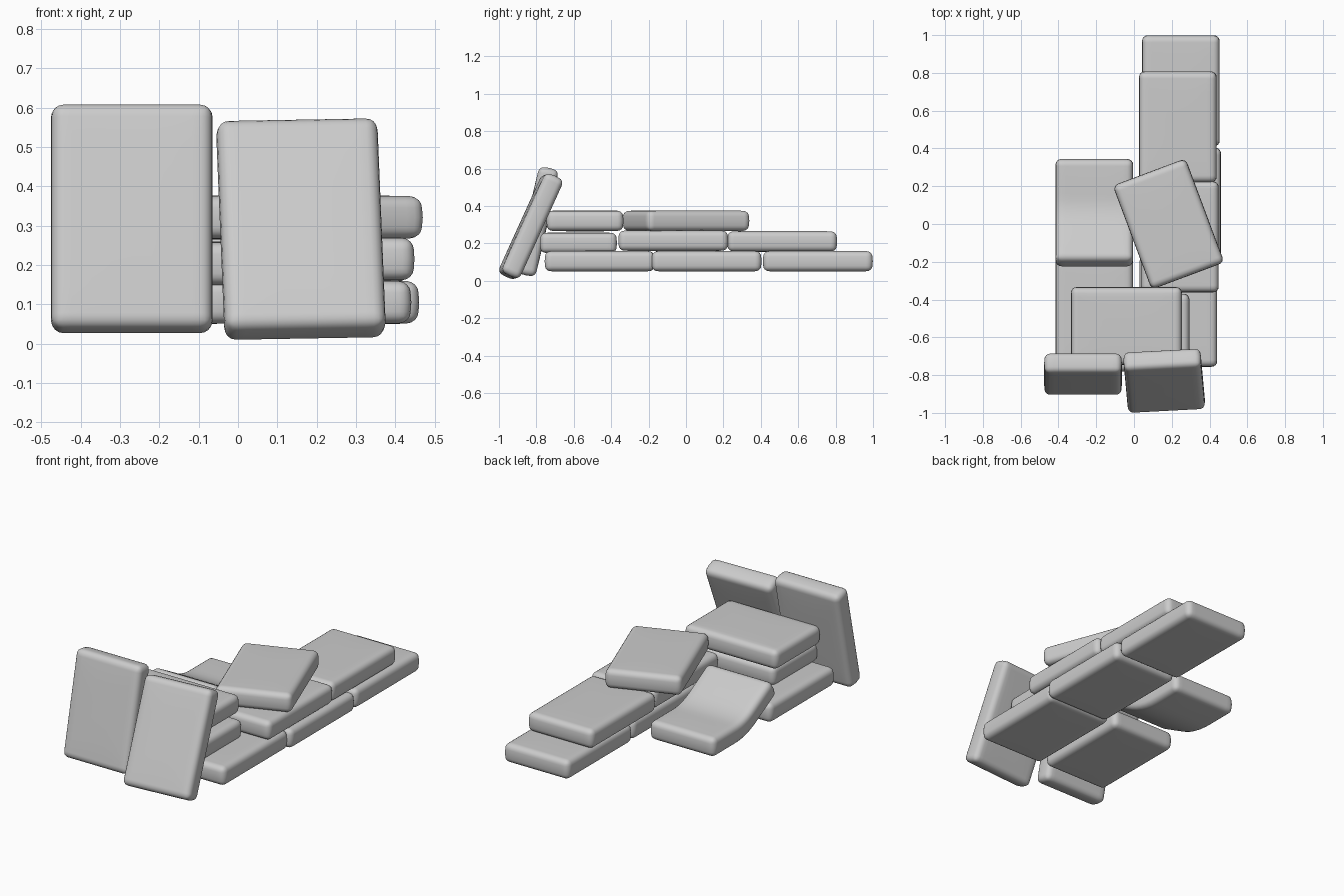
import bpy, bmesh, math
from mathutils import Vector, Matrix, Euler

if "Cube" in bpy.data.objects:
    bpy.data.objects.remove(bpy.data.objects["Cube"])

W, L, T = 0.408, 0.584, 0.112   # sandbag width, length, thickness


def bend(p, angle, radius, start):
    """Curl the -y end of a bag upwards beyond y = start."""
    s = start - p.y
    if s <= 0:
        return p
    a = min(s / radius, angle)
    rest = max(0.0, s - radius * angle)
    r = radius - p.z
    return Vector((p.x,
                   start - r * math.sin(a) - rest * math.cos(a),
                   radius - r * math.cos(a) + rest * math.sin(a)))


def bag(name, loc, rot=(0, 0, 0), bend_args=None):
    bm = bmesh.new()
    bmesh.ops.create_cube(bm, size=1)
    bmesh.ops.scale(bm, vec=(W, L, T), verts=bm.verts)
    bmesh.ops.bevel(bm, geom=bm.edges[:], offset=0.03, segments=4,
                    profile=0.5, affect='EDGES')
    # cross cuts so that the faces can swell and bend
    for axis, size, n in ((0, W, 8), (1, L, 16), (2, T, 2)):
        for i in range(1, n):
            co, no = Vector(), Vector()
            co[axis] = size * (i / n - 0.5)
            no[axis] = 1
            bmesh.ops.bisect_plane(bm, geom=bm.verts[:] + bm.edges[:] + bm.faces[:],
                                   plane_co=co, plane_no=no, dist=1e-5)
    for v in bm.verts:
        u, w = abs(2 * v.co.x / W), abs(2 * v.co.y / L)
        v.co.z *= 1 - 0.07 * max(u, w) ** 4          # pillow top and bottom
        if abs(v.co.z) < 1e-4:                       # side seam
            v.co.x *= 1.008
            v.co.y *= 1.006
        if bend_args:
            v.co = bend(v.co, *bend_args)
    bmesh.ops.recalc_face_normals(bm, faces=bm.faces[:])
    me = bpy.data.meshes.new(name)
    bm.to_mesh(me)
    bm.free()
    me.shade_smooth()
    ob = bpy.data.objects.new(name, me)
    ob.matrix_world = Matrix.Translation(loc) @ Euler([math.radians(a) for a in rot]).to_matrix().to_4x4()
    bpy.context.collection.objects.link(ob)
    return ob


# bottom layer
bag("bottom_bag_front_left", (-0.21, -0.46, 0.105))
bag("bottom_bag_front_right", (0.235, -0.462, 0.105))
bag("bottom_bag_middle", (0.255, 0.11, 0.105))
bag("bottom_bag_rear", (0.248, 0.705, 0.105))

# bag slumped over the end of the left row
bag("slumped_bag", (-0.21, 0.05, 0.105), bend_args=(math.radians(29), 0.35, 0.09))

# second layer
bag("second_bag_front", (0.0, -0.575, 0.203), (0, 0, 90))
bag("second_bag_middle", (0.243, -0.068, 0.215))
bag("second_bag_rear", (0.232, 0.514, 0.211))

# third layer
bag("third_bag_front", (-0.04, -0.54, 0.321), (0, 0, 90))
bag("third_bag_turned", (0.183, 0.0, 0.321), (0, 0, 20.5))

# bags leaning against the front (long side upright)
bag("leaning_bag_left", (-0.27, -0.795, 0.317), (77.5, 0, 0))
bag("leaning_bag_right", (0.16, -0.83, 0.291), (65.5, -1.0, 3.0))
